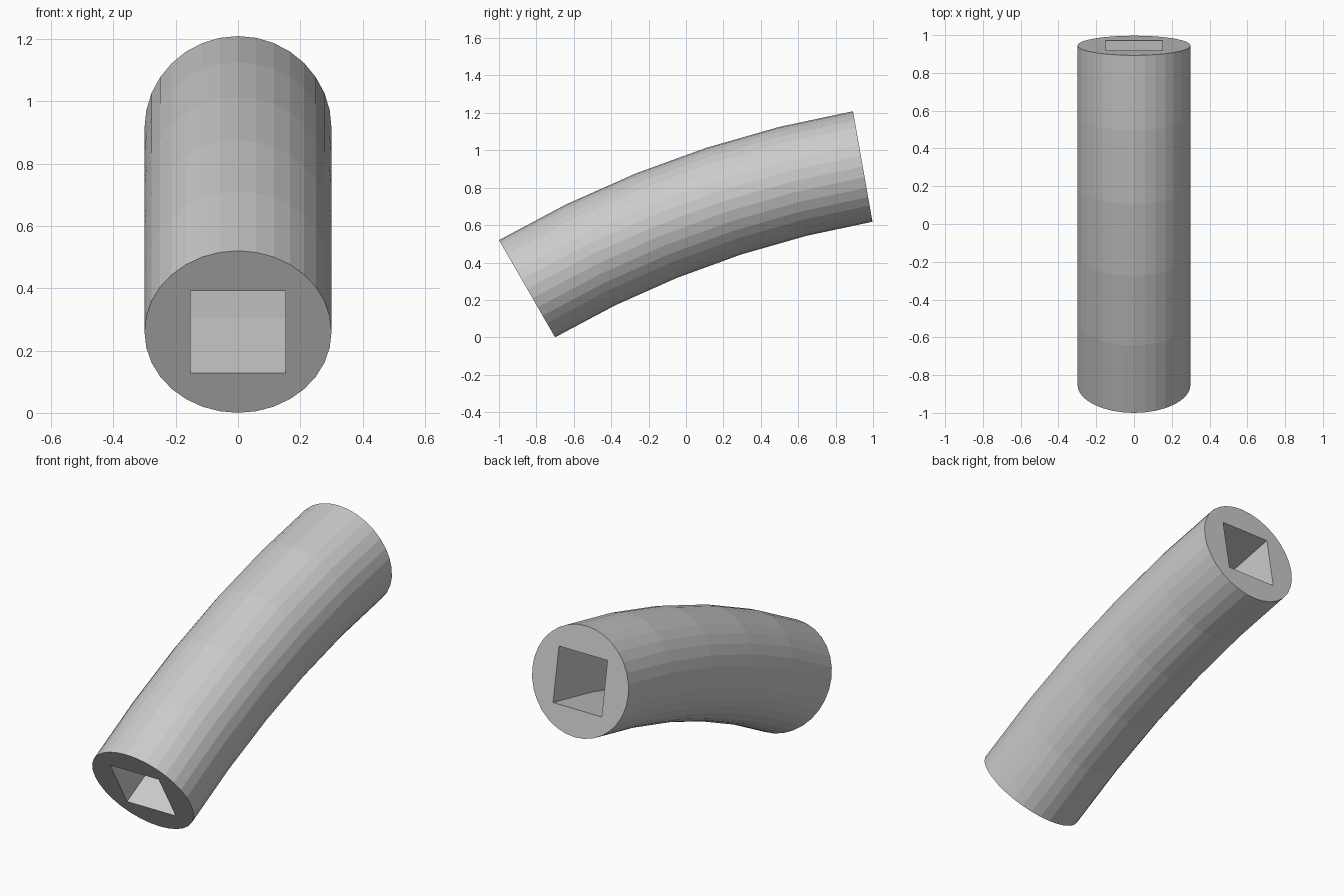
import bpy, bmesh
from math import sin, cos, pi, radians

if "Cube" in bpy.data.objects:
    bpy.data.objects.remove(bpy.data.objects["Cube"])

SIDES, STEPS = 32, 5
RADIUS, HOLE = 0.30, 0.152           # outer radius, half width of square bore
BEND, CY, CZ = 5.5, 1.90, -4.503     # bend radius and its centre in the YZ plane


def round_profile(t):
    return RADIUS * cos(t), RADIUS * sin(t)


def square_profile(t):
    k = HOLE / max(abs(cos(t)), abs(sin(t)))
    return k * cos(t), k * sin(t)


bm = bmesh.new()


def ring(profile, slope):
    """Place a cross-section on the bend where the tube has this slope."""
    verts = []
    for i in range(SIDES):
        u, v = profile(2 * pi * i / SIDES)
        r = BEND + v
        verts.append(bm.verts.new((u, CY - r * sin(slope), CZ + r * cos(slope))))
    return verts


def bridge(a, b):
    for i in range(SIDES):
        j = (i + 1) % SIDES
        bm.faces.new((a[i], a[j], b[j], b[i]))


# Outer wall and square bore follow the same arc, from 30 to 10 degrees
slopes = [radians(30 - 20 * s / STEPS) for s in range(STEPS + 1)]
outer = [ring(round_profile, a) for a in slopes]
inner = [ring(square_profile, a) for a in slopes]
for s in range(STEPS):
    bridge(outer[s], outer[s + 1])
    bridge(inner[s + 1], inner[s])

# End faces around the bore
bridge(inner[0], outer[0])
bridge(outer[-1], inner[-1])

bmesh.ops.recalc_face_normals(bm, faces=bm.faces)
mesh = bpy.data.meshes.new("curved_tube")
bm.to_mesh(mesh)
bm.free()
tube = bpy.data.objects.new("curved_tube", mesh)
bpy.context.collection.objects.link(tube)
